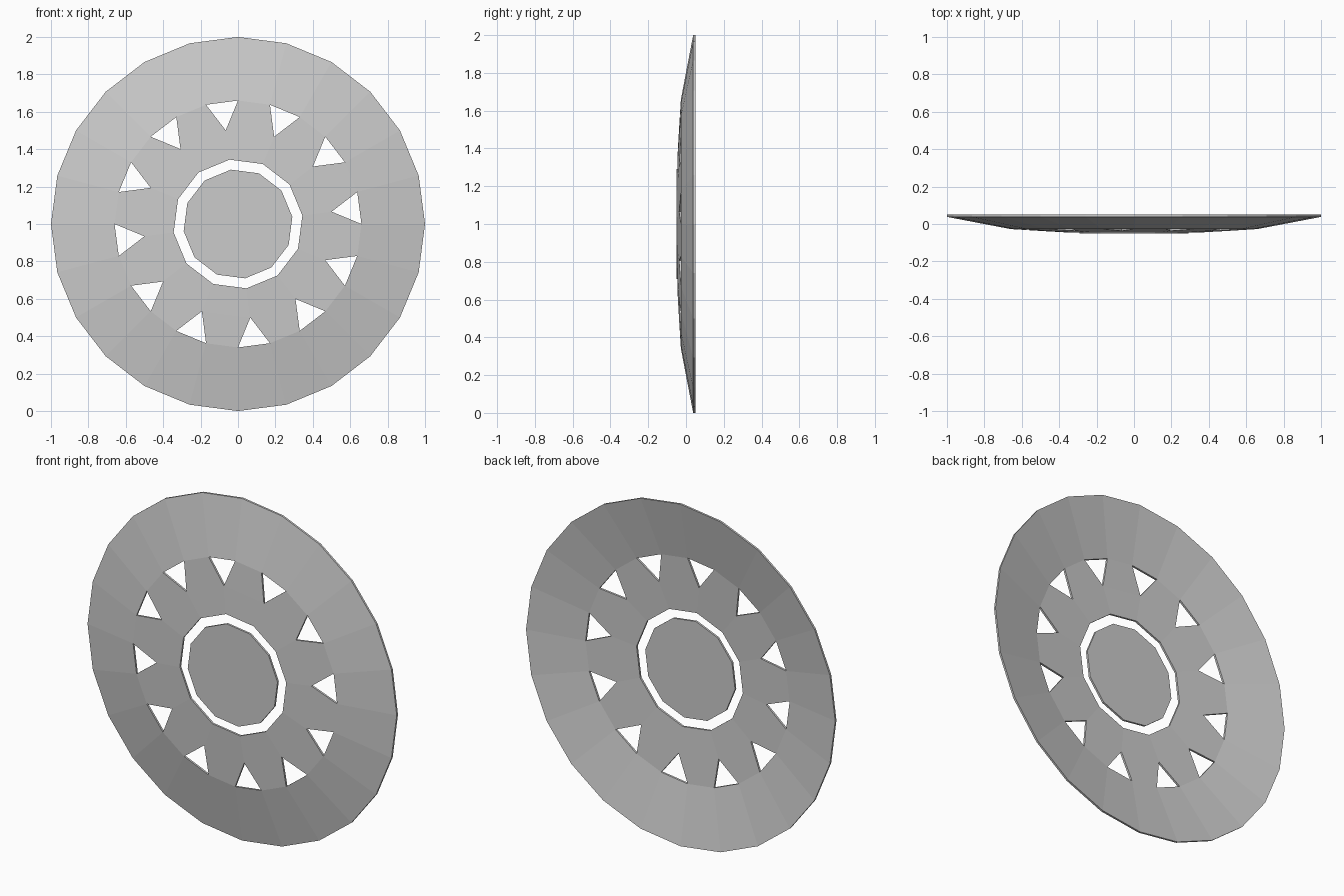
import bpy, bmesh
from math import cos, sin, radians

if "Cube" in bpy.data.objects:
    bpy.data.objects.remove(bpy.data.objects["Cube"])

THICK = 0.012


def ring(bm, count, start, radius, y):
    """Ring of vertices in the XZ plane, centred at z = 1."""
    step = 360 / count
    return [bm.verts.new((radius * cos(radians(start + i * step)), y,
                          1 + radius * sin(radians(start + i * step))))
            for i in range(count)]


def finish(bm, name):
    """Thicken the front sheet backwards into a solid plate."""
    ret = bmesh.ops.extrude_face_region(bm, geom=bm.faces[:], use_keep_orig=True)
    new = [g for g in ret["geom"] if isinstance(g, bmesh.types.BMVert)]
    bmesh.ops.translate(bm, verts=new, vec=(0, THICK, 0))
    bmesh.ops.recalc_face_normals(bm, faces=bm.faces[:])
    mesh = bpy.data.meshes.new(name)
    bm.to_mesh(mesh)
    bm.free()
    obj = bpy.data.objects.new(name, mesh)
    bpy.context.collection.objects.link(obj)
    return obj


# Dished plate: sloped outer rim, plus spokes leaving triangular windows
bm = bmesh.new()
outer = ring(bm, 24, 0, 1.0, 0.038)
mid = ring(bm, 24, 0, 0.66, -0.027)
tips = ring(bm, 12, 7.5, 0.505, -0.037)
inner = ring(bm, 12, 7.5, 0.347, -0.046)
for i in range(24):
    j = (i + 1) % 24
    bm.faces.new((outer[i], outer[j], mid[j], mid[i]))
for k in range(12):
    n = (k + 1) % 12
    bm.faces.new((mid[2 * k + 1], mid[(2 * k + 2) % 24], tips[n], tips[k]))
    bm.faces.new((tips[k], tips[n], inner[n], inner[k]))
finish(bm, "wheel_cover_plate")

# Separate flat centre cap
bm = bmesh.new()
bm.faces.new(ring(bm, 12, 7.5, 0.293, -0.05))
finish(bm, "centre_cap")
